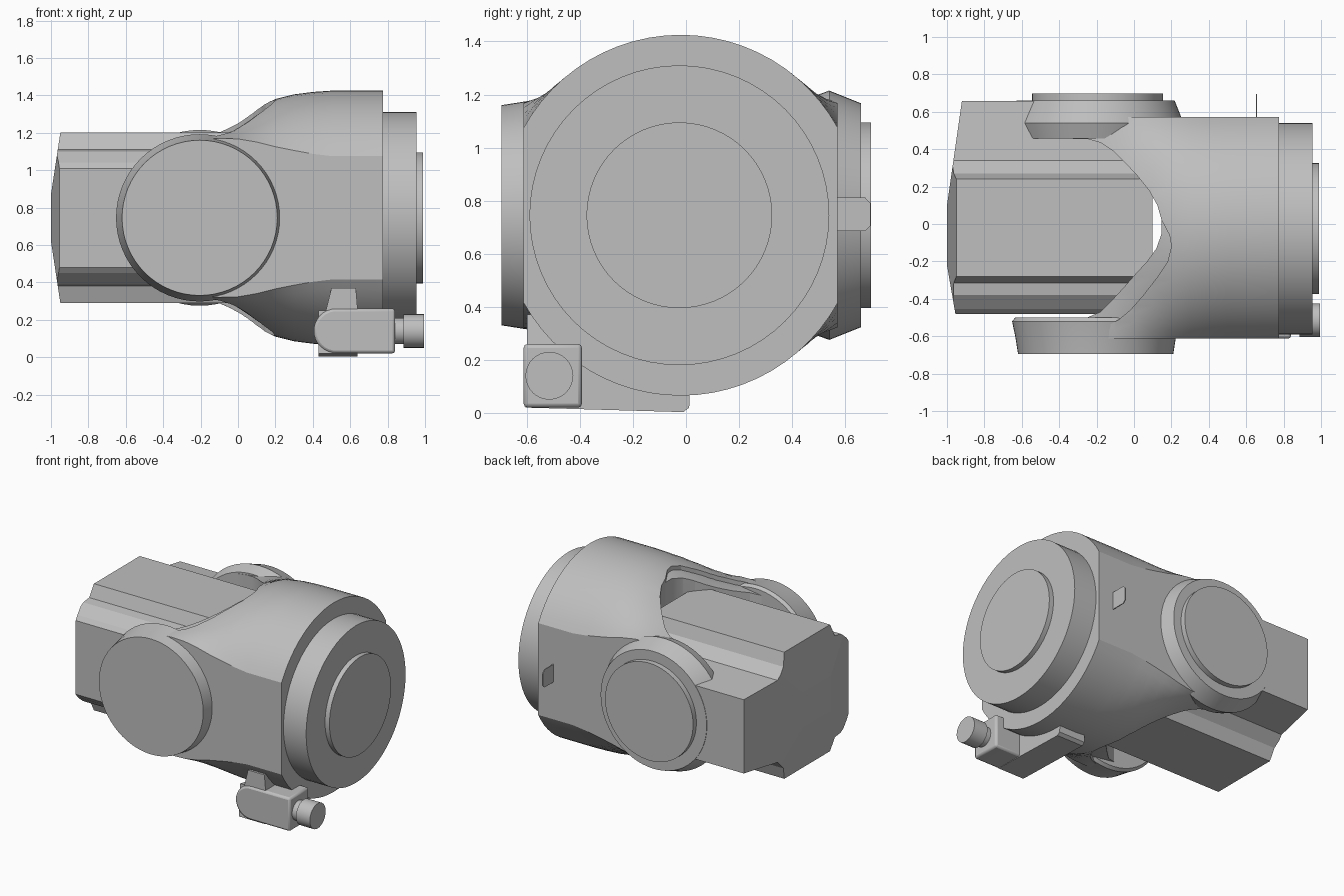
import bpy, bmesh
from math import sin, cos, asin, pi, radians
from mathutils import Vector

if "Cube" in bpy.data.objects:
    bpy.data.objects.remove(bpy.data.objects["Cube"])

GREY = (0.52, 0.52, 0.52, 1)
mat = bpy.data.materials.new("light_grey")
mat.use_nodes = True
mat.diffuse_color = GREY
mat.node_tree.nodes["Principled BSDF"].inputs["Base Color"].default_value = GREY

CY, CZ = -0.02, 0.745   # main axis
PX = -0.205             # pivot position


def finish(name, bm, smooth=True):
    bmesh.ops.recalc_face_normals(bm, faces=bm.faces[:])
    me = bpy.data.meshes.new(name)
    bm.to_mesh(me)
    bm.free()
    ob = bpy.data.objects.new(name, me)
    bpy.context.collection.objects.link(ob)
    me.materials.append(mat)
    activate(ob)
    if smooth:
        bpy.ops.object.shade_smooth_by_angle(angle=radians(28))
    return ob


def activate(ob):
    bpy.ops.object.select_all(action='DESELECT')
    ob.select_set(True)
    bpy.context.view_layer.objects.active = ob


def loft(rings):
    """Closed solid through a list of equal-length rings."""
    bm = bmesh.new()
    vs = [[bm.verts.new(p) for p in r] for r in rings]
    n = len(vs[0])
    for a, b in zip(vs, vs[1:]):
        for i in range(n):
            j = (i + 1) % n
            bm.faces.new((a[i], a[j], b[j], b[i]))
    bm.faces.new(vs[0])
    bm.faces.new(vs[-1][::-1])
    return bm


def prism(pts, axis, lo, hi):
    """Extrude a 2D profile along one axis."""
    def place(p, d):
        q = list(p)
        q.insert(axis, d)
        return q
    return loft([[place(p, d) for p in pts] for d in (lo, hi)])


def turned(name, profile, axis, u, v, n=64):
    """Solid of revolution from (distance, radius) pairs along an axis."""
    rings = []
    for d, r in profile:
        ring = []
        for i in range(n):
            t = 2 * pi * i / n
            q = [u + r * cos(t), v + r * sin(t)]
            q.insert(axis, d)
            ring.append(q)
        rings.append(ring)
    return finish(name, loft(rings))


def bevel(ob, width):
    m = ob.modifiers.new("edge", 'BEVEL')
    m.width, m.segments = width, 2
    m.limit_method, m.angle_limit = 'ANGLE', radians(40)


# Housing: clipped ellipses blending from a round flange into a fork
SECTIONS = [(-.33, .437, .40), (-.2, .455, .418), (-.1, .482, .425),
            (0, .53, .422), (.1, .588, .405), (.2, .635, .38), (.3, .66, .36),
            (.4, .673, .342), (.5, .68, .33), (.775, .68, .33)]


def housing(name, inset, slot):
    rings = []
    for x, b, f in SECTIONS:
        b, f, w = b - inset, f - inset, 0.592 - inset * 0.5
        t0 = asin(f / b)
        arc = []
        for i in range(25):
            t = t0 + (pi - 2 * t0) * i / 24
            arc.append((w * cos(t) / cos(t0), b * sin(t)))
        loop = arc + [(y, -z) for y, z in reversed(arc)]
        rings.append([(x - inset * (x > .7), CY + y, CZ + z) for y, z in loop])
    ob = finish(name, loft(rings))
    cutter = finish("slot_cutter", prism(slot, 2, -0.2, 1.7), False)
    cutter.hide_render = True
    m = ob.modifiers.new("slot", 'BOOLEAN')
    m.operation, m.solver, m.object = 'DIFFERENCE', 'EXACT', cutter
    activate(ob)
    bpy.ops.object.modifier_apply(modifier="slot")
    bpy.data.objects.remove(cutter)
    bpy.ops.object.shade_smooth_by_angle(angle=radians(28))


BACK = [(-.9, .455), (-.25, .455), (-.18, .435), (-.11, .39), (-.05, .33),
        (.02, .255), (.08, .18), (.125, .1), (.148, .02)]
INNER = [(.148, -.05), (.12, -.13), (.07, -.2), (.01, -.265), (-.06, -.345),
         (-.12, -.41), (-.18, -.47), (-.25, -.5), (-.9, -.5)]
OUTER = [(.19, -.06), (.2, -.12), (.18, -.2), (.12, -.29), (.05, -.38),
         (-.02, -.46), (-.08, -.51), (-.15, -.55), (-.22, -.568), (-.9, -.57)]
housing("fork_housing", 0, BACK + OUTER)
housing("fork_recessed_lip", 0.03, BACK + INNER)

# Output flange and disc
turned("flange_ring", [(.7, .565), (.955, .565)], 0, CY - .005, CZ)
turned("output_disc", [(.9, .35), (.99, .35)], 0, CY - .005, CZ)

# Pivot bosses and covers
turned("front_pivot_boss", [(-.5, .43), (-.52, .447), (-.6, .43), (-.695, .415)],
       1, PX, CZ)
turned("back_pivot_boss", [(.458, .44), (.54, .47), (.66, .422)], 1, PX, CZ)
turned("back_pivot_cover", [(.6, .35), (.698, .35)], 1, PX + .01, CZ)

# Tilting body: stepped profile mirrored top to bottom, end faces chamfered
upper = [(.658, .265), (.34, .295), (.27, .365), (.24, .455),
         (-.28, .455), (-.315, .365), (-.38, .355), (-.455, .295), (-.48, .265)]
prof = upper + [(y, -z) for y, z in reversed(upper)]
bm = prism([(y, CZ + z) for y, z in prof], 0, -1.0, 0.1)
for point, normal in [((-1, .1, CZ), (-.56, .08, 0)),
                      ((-1, -.22, CZ), (-.26, -.045, 0)),
                      ((-1, 0, CZ + .125), (-.33, 0, .05)),
                      ((-1, 0, CZ - .125), (-.33, 0, -.05))]:
    cut = bmesh.ops.bisect_plane(bm, geom=bm.verts[:] + bm.edges[:] + bm.faces[:],
                                 plane_co=point, plane_no=Vector(normal).normalized(),
                                 clear_outer=True)
    edges = [e for e in bm.edges if e.is_boundary]
    if edges:
        bmesh.ops.holes_fill(bm, edges=edges, sides=0)
finish("tilting_body", bm, False)

# Sensor under the housing: rounded case, bracket, stem and plug
SY, SZ = -.515, .14
case = [(.84, SZ + .12), (.84, SZ - .12)]
case += [(.525 - .12 * sin(pi * i / 16), SZ - .12 * cos(pi * i / 16)) for i in range(17)]
bevel(finish("sensor_case", prism(case, 1, -.612, -.392)), .015)
bracket = [(-.605, .02), (-.01, .003), (.012, .02), (.015, .09),
           (-.2, .13), (-.4, .22), (-.59, .25)]
finish("sensor_bracket", prism(bracket, 0, .43, .64))
finish("sensor_stem", prism([(.47, .25), (.64, .25), (.63, .37), (.5, .37)],
                            1, -.6, -.42))
turned("plug_neck", [(.8, .07), (.9, .07)], 0, SY, SZ, 32)
turned("plug", [(.885, .09), (.995, .09)], 0, SY, SZ, 32)

# Thin tab on the back flat
tab = [(.55, .685), (.675, .685), (.695, .705), (.695, .79), (.675, .812), (.55, .812)]
finish("back_tab", prism(tab, 0, .652, .658), False)
